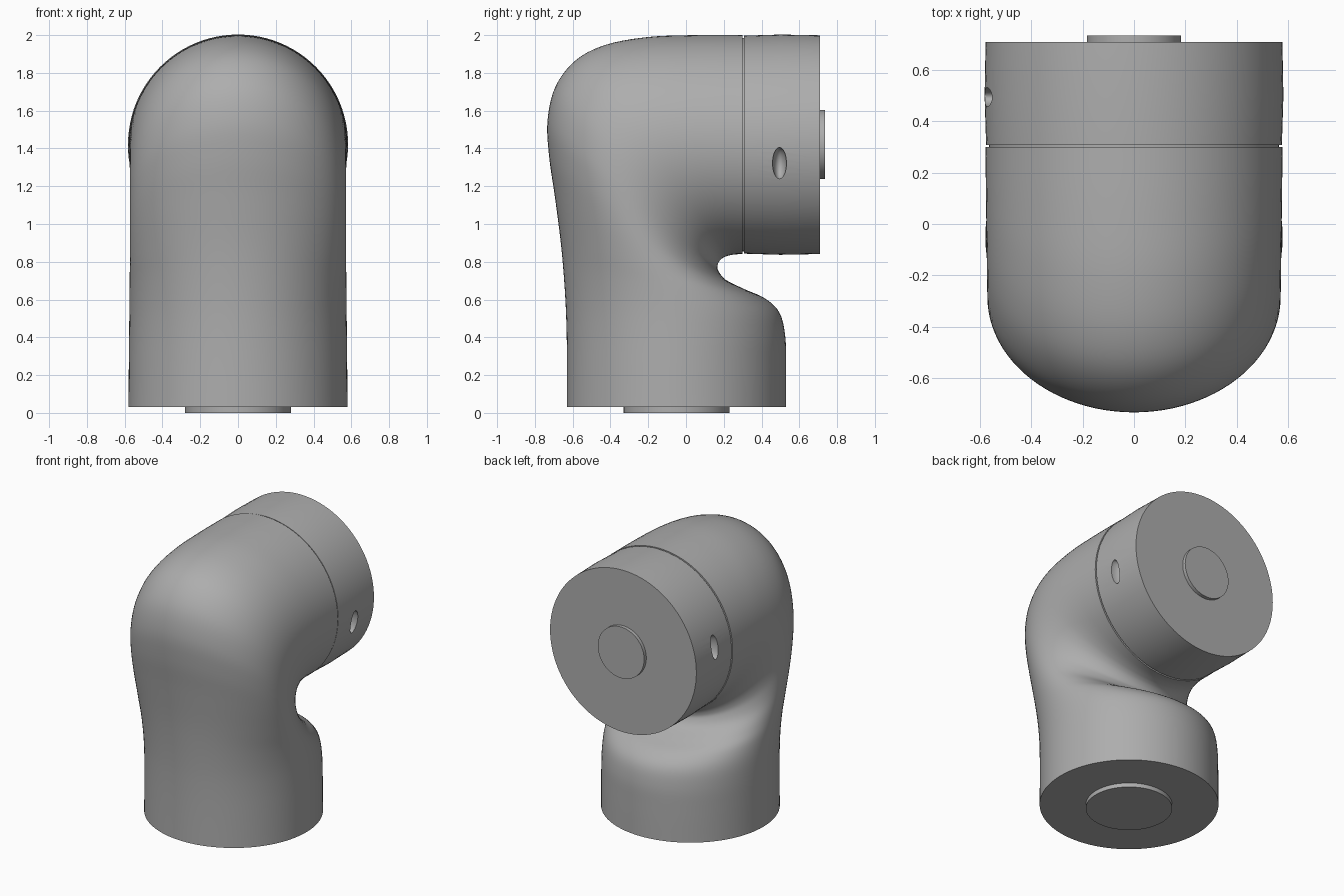
import bpy, bmesh, math
from mathutils import Vector

old = bpy.data.objects.get("Cube")
if old:
    bpy.data.objects.remove(old, do_unlink=True)

grey = bpy.data.materials.new("plain grey")
grey.use_nodes = True
COLOUR = (0.42, 0.42, 0.42, 1)
grey.diffuse_color = COLOUR
grey.node_tree.nodes["Principled BSDF"].inputs["Base Color"].default_value = COLOUR

SIDES = 96
RADIUS = 0.58
AXIS_Z = 1.42      # height of the upper sleeve axis
BASE_Y = -0.05     # centre of the lower sleeve


def activate(ob):
    bpy.ops.object.select_all(action='DESELECT')
    ob.select_set(True)
    bpy.context.view_layer.objects.active = ob


def smooth(ob, angle=35):
    activate(ob)
    bpy.ops.object.shade_smooth_by_angle(angle=math.radians(angle))


def loft(name, sections):
    """Skin elliptical rings, each given by its outer point, inner point and half width."""
    bm = bmesh.new()
    rings = []
    for outer, inner, half in sections:
        mid, arm = (outer + inner) / 2, (outer - inner) / 2
        ring = []
        for i in range(SIDES):
            t = math.tau * i / SIDES
            p = mid + arm * math.cos(t)
            ring.append(bm.verts.new((half * math.sin(t), p.x, p.y)))
        rings.append(ring)
    for a, b in zip(rings, rings[1:]):
        for i in range(SIDES):
            j = (i + 1) % SIDES
            bm.faces.new((a[i], a[j], b[j], b[i]))
    bm.faces.new(rings[0])
    bm.faces.new(rings[-1])
    bmesh.ops.recalc_face_normals(bm, faces=bm.faces)
    mesh = bpy.data.meshes.new(name)
    bm.to_mesh(mesh)
    bm.free()
    mesh.materials.append(grey)
    ob = bpy.data.objects.new(name, mesh)
    bpy.context.collection.objects.link(ob)
    return ob


def disc_y(name, profile):
    """Round part along y, from (y, radius) pairs."""
    return loft(name, [(Vector((y, AXIS_Z + r)), Vector((y, AXIS_Z - r)), r)
                       for y, r in profile])


def spline(a, b, c, d, t):
    return 0.5 * (2 * b + (c - a) * t + (2 * a - 5 * b + 4 * c - d) * t * t
                  + (3 * b - a - 3 * c + d) * t ** 3)


# Bent elbow body: outer (y, z) and inner (y, z) of each key section
keys = [
    (-.63, .03, .53, .03), (-.63, .25, .53, .25), (-.632, .42, .525, .41),
    (-.637, .57, .495, .53), (-.648, .74, .42, .605), (-.665, .92, .31, .655),
    (-.695, 1.15, .21, .705), (-.725, 1.36, .17, .755), (-.733, 1.55, .168, .785),
    (-.69, 1.73, .182, .81), (-.58, 1.87, .203, .825), (-.42, 1.95, .226, .833),
    (-.2, 1.99, .25, .838), (.05, 2, .275, .84), (.3, 2, .3, .84),
]
keys = [Vector(k) for k in keys]
sections = []
STEPS = 5
for n in range(len(keys) - 1):
    a, b, c = keys[max(n - 1, 0)], keys[n], keys[n + 1]
    d = keys[min(n + 2, len(keys) - 1)]
    for s in range(STEPS):
        sections.append(spline(a, b, c, d, s / STEPS))
sections.append(keys[-1])
count = len(sections) - 1
body = loft("elbow_body", [
    (Vector(k[:2]), Vector(k[2:]), RADIUS - .008 * math.sin(math.pi * i / count))
    for i, k in enumerate(sections)])
smooth(body)

# Recessed neck in the seam between body and collar
smooth(disc_y("seam_neck", [(.28, .565), (.33, .565)]))

# End collar with a dimple on each side
collar = disc_y("end_collar", [(.308, .577), (.5, .583), (.71, .579)])
for side in (1, -1):
    bpy.ops.mesh.primitive_uv_sphere_add(
        segments=32, ring_count=16,
        location=(side * .575, .495, AXIS_Z - side * .1))
    cutter = bpy.context.object
    cutter.name = "dimple_cutter"
    cutter.scale = (.07, .037, .085)
    cutter.hide_render = True
    cutter.data.materials.append(grey)
    activate(collar)
    mod = collar.modifiers.new("dimple", 'BOOLEAN')
    mod.operation = 'DIFFERENCE'
    mod.solver = 'EXACT'
    mod.object = cutter
    bpy.ops.object.modifier_apply(modifier=mod.name)
    bpy.data.objects.remove(cutter, do_unlink=True)
smooth(collar)

# Round connector plates on the collar and under the base
smooth(disc_y("collar_plate", [(.70, .183), (.735, .183)]))
smooth(loft("base_plate", [(Vector((BASE_Y - .28, z)), Vector((BASE_Y + .28, z)), .28)
                           for z in (0, .04)]))
